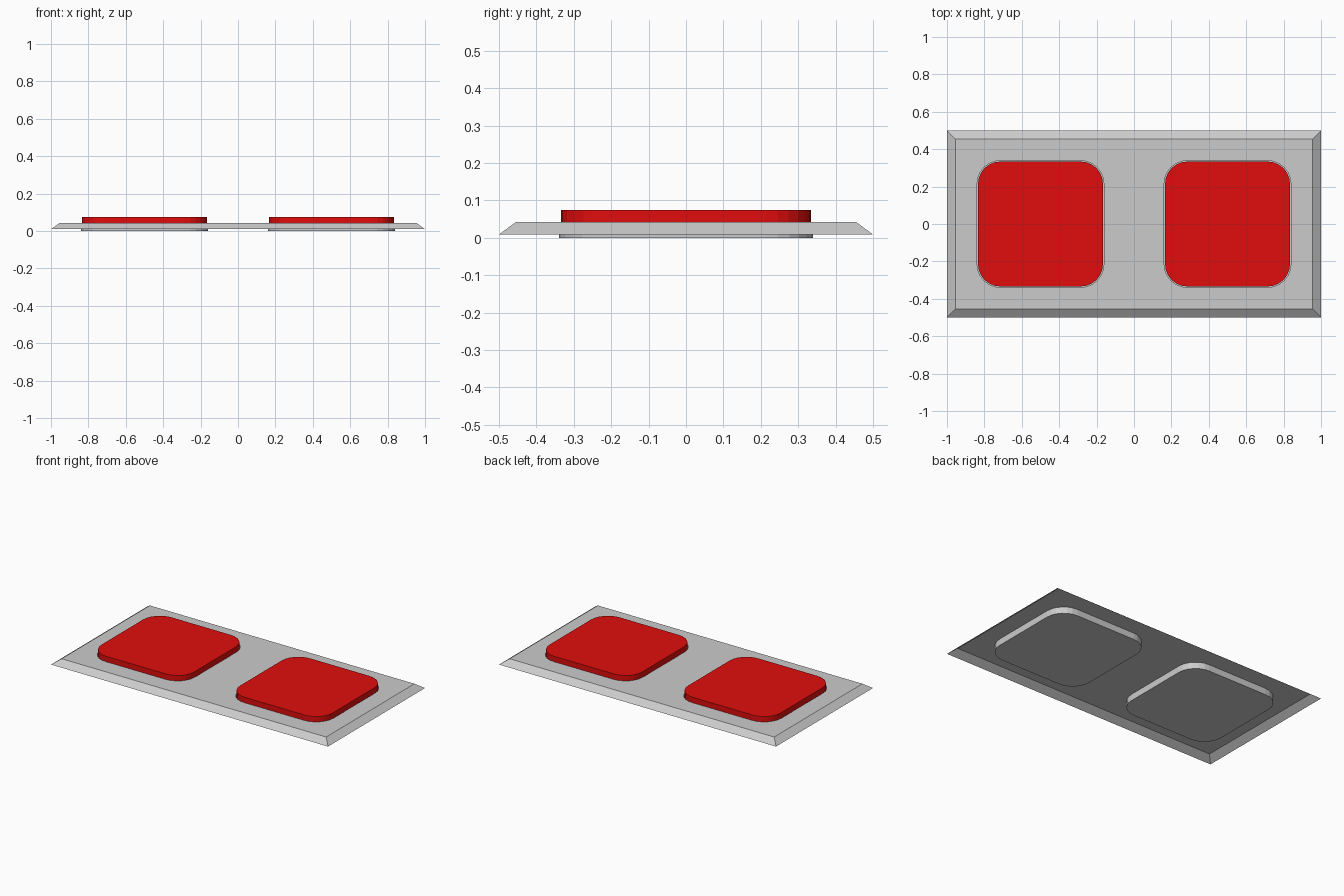
import bpy, bmesh
from math import sin, cos, pi

if "Cube" in bpy.data.objects:
    bpy.data.objects.remove(bpy.data.objects["Cube"])

CENTRES = (-0.5, 0.5)


def rounded_square(cx, half, r, z, steps=6):
    """Points around a rounded square, anticlockwise."""
    c = half - r
    pts = []
    for q, (sx, sy) in enumerate(((1, 1), (-1, 1), (-1, -1), (1, -1))):
        for i in range(steps + 1):
            a = (q + i / steps) * pi / 2
            pts.append((cx + sx * c + r * cos(a), sy * c + r * sin(a), z))
    return pts


def rectangle(hx, hy, z):
    return [(hx, hy, z), (-hx, hy, z), (-hx, -hy, z), (hx, -hy, z)]


def add_loop(bm, pts):
    return [bm.verts.new(p) for p in pts]


def wall(bm, low, high):
    """Quads between two matching loops, facing outward."""
    n = len(low)
    for i in range(n):
        j = (i + 1) % n
        bm.faces.new((low[i], low[j], high[j], high[i]))


def ring_edges(bm, loop):
    return [bm.edges.get((v, loop[i - 1])) or bm.edges.new((v, loop[i - 1]))
            for i, v in enumerate(loop)]


def finish(bm, name, material=None):
    mesh = bpy.data.meshes.new(name)
    bm.to_mesh(mesh)
    bm.free()
    ob = bpy.data.objects.new(name, mesh)
    bpy.context.collection.objects.link(ob)
    if material:
        mesh.materials.append(material)
    return ob


# Tray: open-bottomed bevelled plate with two sunken pockets
bm = bmesh.new()
outer = add_loop(bm, rectangle(1.0, 0.5, 0.009))
inner = add_loop(bm, rectangle(0.955, 0.455, 0.042))
wall(bm, outer, inner)
borders = ring_edges(bm, inner)
for cx in CENTRES:
    rim = add_loop(bm, rounded_square(cx, 0.339, 0.125, 0.042))
    floor = add_loop(bm, rounded_square(cx, 0.339, 0.125, 0.0))
    wall(bm, rim, floor)
    bm.faces.new(floor)
    borders += ring_edges(bm, rim)
bmesh.ops.triangle_fill(bm, edges=borders, use_beauty=True, normal=(0, 0, 1))
bm.normal_update()
for f in bm.faces:
    if f.normal.z < -0.5:
        f.normal_flip()
finish(bm, "tray")

# Red pads sitting in the pockets
red = bpy.data.materials.new("red")
red.diffuse_color = (0.75, 0.004, 0.004, 1)
red.use_nodes = True
red.node_tree.nodes["Principled BSDF"].inputs["Base Color"].default_value = red.diffuse_color
for cx, side in zip(CENTRES, ("left", "right")):
    bm = bmesh.new()
    low = add_loop(bm, rounded_square(cx, 0.334, 0.12, 0.004))
    high = add_loop(bm, rounded_square(cx, 0.334, 0.12, 0.075))
    wall(bm, low, high)
    bm.faces.new(high)
    bm.faces.new(low[::-1])
    finish(bm, side + "_pad", red)
